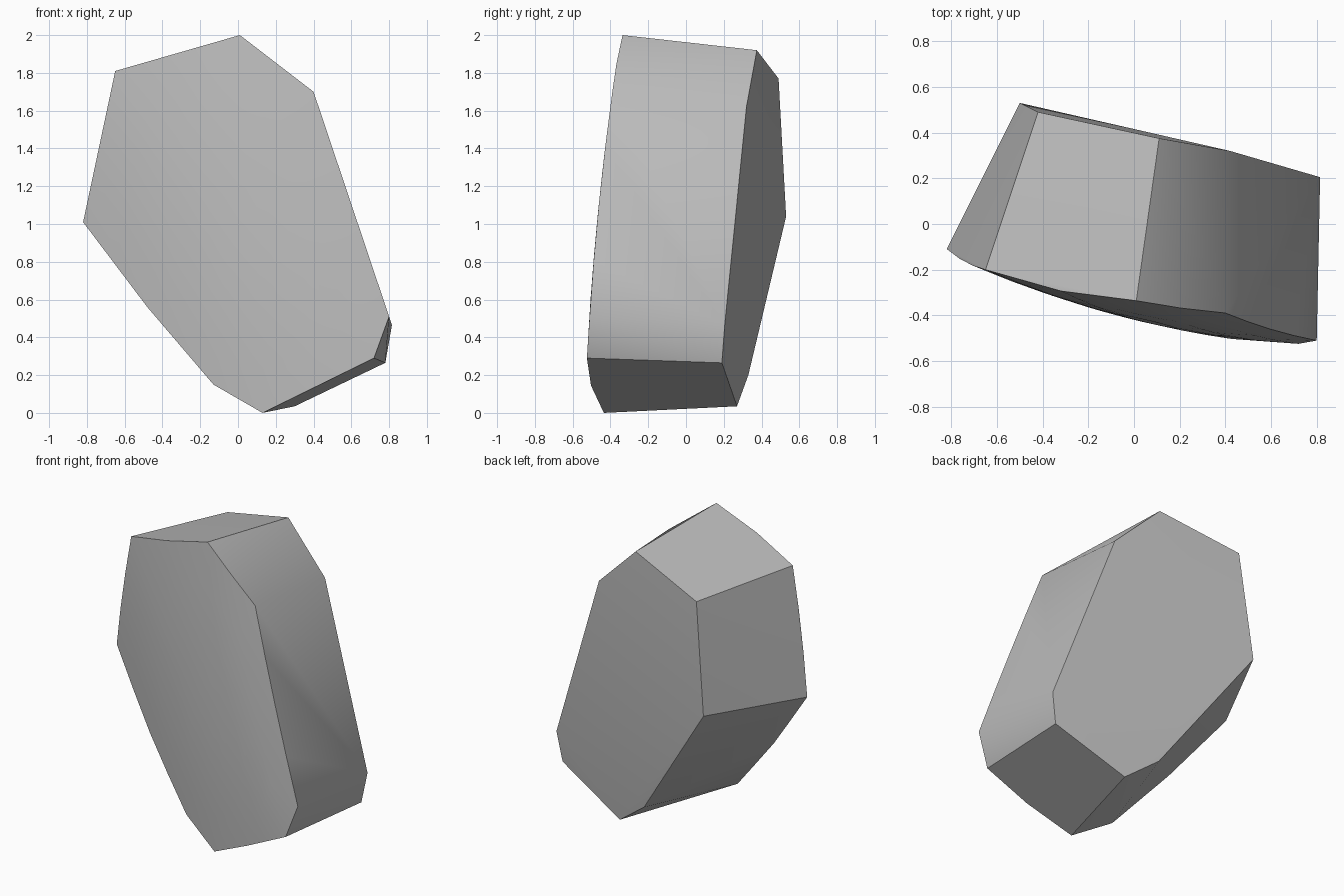
import bpy, bmesh, math
from mathutils import Vector

if "Cube" in bpy.data.objects:
    bpy.data.objects.remove(bpy.data.objects["Cube"], do_unlink=True)

# Stone material
stone = bpy.data.materials.new("stone_grey")
stone.use_nodes = True
colour = (0.5, 0.5, 0.5, 1)
stone.diffuse_color = colour
stone.node_tree.nodes["Principled BSDF"].inputs["Base Color"].default_value = colour
stone.node_tree.nodes["Principled BSDF"].inputs["Roughness"].default_value = 0.9


def front_surface(p):
    """Gently bulging front of the rock, above an (x, z) point."""
    x, z = p
    y = -0.395 - 0.333 * x + 0.195 * x * x - 0.07 * z + 0.05 * z * z + 0.12 * x * z
    return Vector((x, y, z))


# Outline of the bulging front, as (x, z)
outline = [Vector(p) for p in (
    (0.01, 2.0), (-0.65, 1.81), (-0.82, 1.01), (-0.48, 0.56), (-0.13, 0.15),
    (0.13, 0.0), (0.72, 0.29), (0.80, 0.51), (0.40, 1.70))]

# Corners of the flatter back
back = [(0.11, 0.375, 1.92), (-0.42, 0.49, 1.77), (-0.50, 0.53, 1.04),
        (0.08, 0.33, 0.20), (0.30, 0.27, 0.035), (0.78, 0.19, 0.265),
        (0.815, 0.205, 0.465), (0.42, 0.32, 1.62)]

# Rings of points shrinking toward the middle of the front
centre = sum(outline, Vector((0, 0))) / len(outline)
points = [front_surface(centre)]
for ring in (1.0, 0.75, 0.5, 0.25):
    for a, b in zip(outline, outline[1:] + outline[:1]):
        steps = max(1, round((b - a).length / 0.3))
        for i in range(steps):
            points.append(front_surface(centre.lerp(a.lerp(b, i / steps), ring)))

# Rock: the hull of the front and back
bm = bmesh.new()
for p in points + [Vector(p) for p in back]:
    bm.verts.new(p)
bmesh.ops.convex_hull(bm, input=bm.verts[:])
bmesh.ops.delete(bm, geom=[v for v in bm.verts if not v.link_faces], context='VERTS')
bmesh.ops.dissolve_limit(bm, angle_limit=math.radians(0.5),
                         verts=bm.verts[:], edges=bm.edges[:])
bmesh.ops.recalc_face_normals(bm, faces=bm.faces[:])
mesh = bpy.data.meshes.new("rock")
bm.to_mesh(mesh)
bm.free()
mesh.materials.append(stone)
rock = bpy.data.objects.new("rock", mesh)
bpy.context.collection.objects.link(rock)

# Smooth the gentle bends, keep the chipped edges sharp
bpy.ops.object.select_all(action='DESELECT')
rock.select_set(True)
bpy.context.view_layer.objects.active = rock
bpy.ops.object.shade_smooth_by_angle(angle=math.radians(30))
